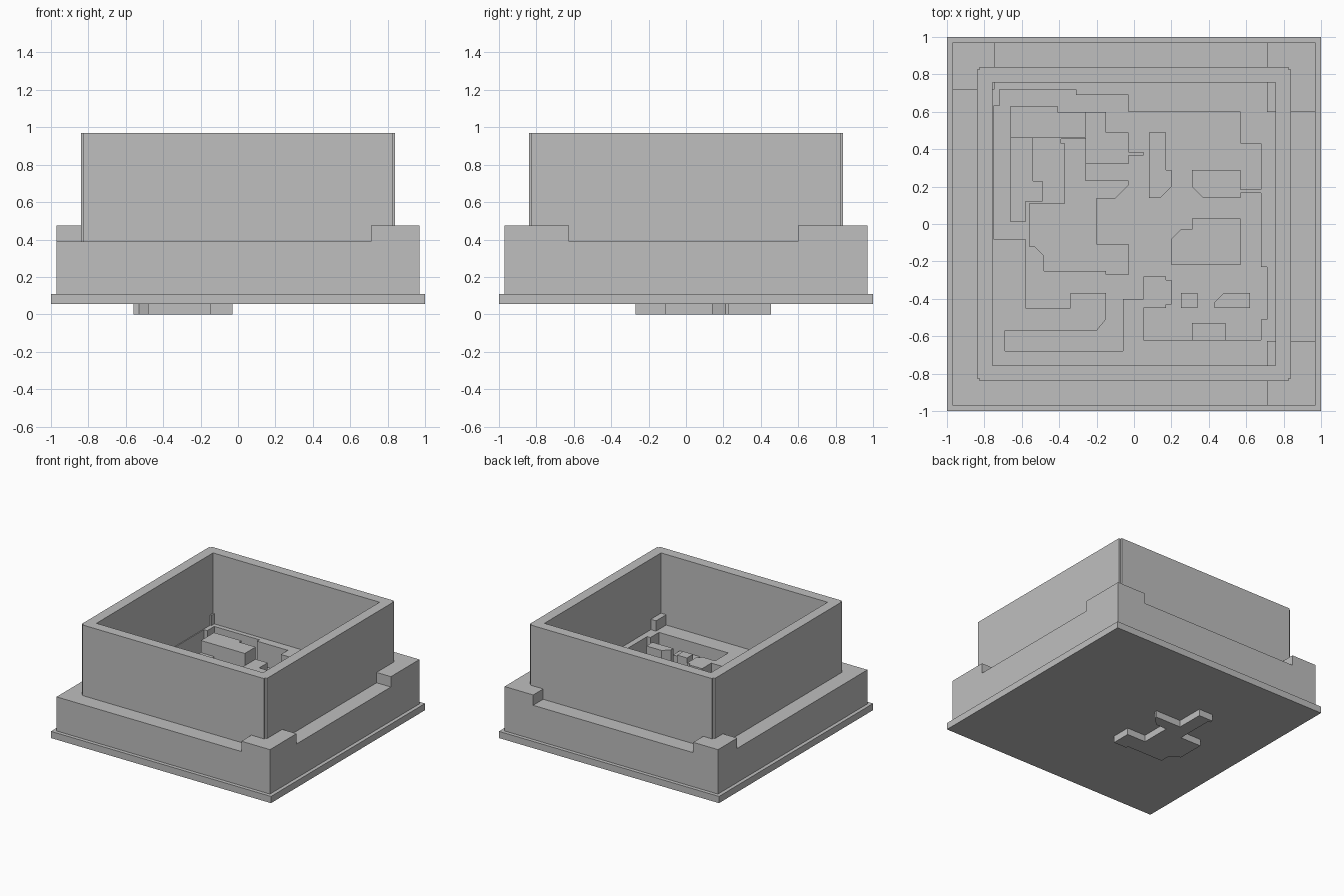
import bpy
import bmesh

old = bpy.data.objects.get("Cube")
if old:
    bpy.data.objects.remove(old, do_unlink=True)

# Single grey material
grey = bpy.data.materials.new("plain grey")
grey.use_nodes = True
colour = (0.52, 0.52, 0.52, 1)
grey.diffuse_color = colour
grey.node_tree.nodes["Principled BSDF"].inputs["Base Color"].default_value = colour

# Main levels
BOTTOM, PLATE_TOP, SLAB_TOP = 0.0, 0.11, 0.055
FLOOR, LOW, GROUND, CORNER, RIM = 0.2, 0.29, 0.39, 0.475, 0.97


def prism(name, outline, low, high):
    """Extrude a flat outline between two heights."""
    bm = bmesh.new()
    face = bm.faces.new([bm.verts.new((x, y, low)) for x, y in outline])
    result = bmesh.ops.extrude_face_region(bm, geom=[face])
    tops = [v for v in result["geom"] if isinstance(v, bmesh.types.BMVert)]
    bmesh.ops.translate(bm, verts=tops, vec=(0, 0, high - low))
    bmesh.ops.recalc_face_normals(bm, faces=bm.faces)
    mesh = bpy.data.meshes.new(name)
    bm.to_mesh(mesh)
    bm.free()
    obj = bpy.data.objects.new(name, mesh)
    bpy.context.collection.objects.link(obj)
    mesh.materials.append(grey)
    return obj


def rect(x0, x1, y0, y1):
    return [(x0, y0), (x1, y0), (x1, y1), (x0, y1)]


def square(half):
    return rect(-half, half, -half, half)


def carve(obj, outline, low, high):
    """Cut a prism-shaped pocket from a part."""
    cutter = prism("pocket_cutter", outline, low, high)
    cutter.hide_render = True
    mod = obj.modifiers.new("pocket", "BOOLEAN")
    mod.operation, mod.solver, mod.object = "DIFFERENCE", "EXACT", cutter
    bpy.context.view_layer.objects.active = obj
    bpy.ops.object.modifier_apply(modifier=mod.name)
    bpy.data.objects.remove(cutter, do_unlink=True)


# Outline of the sunken area
recess = [
    (-.72, .72), (-.31, .72), (-.31, .69), (-.03, .69), (-.03, .6), (.57, .6),
    (.57, .43), (.68, .43), (.68, -.23), (.71, -.23), (.71, -.51), (.68, -.51),
    (.68, -.62), (.05, -.62), (.05, -.4), (-.06, -.4), (-.06, -.68),
    (-.69, -.68), (-.69, -.57), (-.2, -.57), (-.15, -.51), (-.15, -.37),
    (-.34, -.37), (-.34, -.45), (-.58, -.45), (-.58, -.08), (-.75, -.08),
    (-.75, .63), (-.72, .63)]

# Outline of the deepest pit, which shows below the plate
pit = [
    (-.39, .455), (-.26, .455), (-.26, .23), (-.03, .23), (-.03, .21),
    (-.1, .14), (-.2, .14), (-.2, -.11), (-.03, -.11), (-.03, -.27),
    (-.15, -.27), (-.15, -.25), (-.48, -.25), (-.48, -.17), (-.53, -.12),
    (-.56, -.12), (-.56, .11), (-.37, .11), (-.37, .43), (-.39, .43)]

# Base plate, body and the pit floor
plate = prism("base_plate", square(1), SLAB_TOP, PLATE_TOP)
carve(plate, pit, BOTTOM, RIM)
body = prism("lower_body", square(.97), PLATE_TOP, GROUND)
carve(body, recess, FLOOR, RIM)
carve(body, pit, BOTTOM, RIM)
prism("pit_floor", pit, BOTTOM, SLAB_TOP)

# Raised corner blocks
for name, box in {
        "back_left_corner": (.71, .97, .6, .97),
        "front_left_corner": (.71, .97, -.97, -.625),
        "back_right_corner": (-.97, -.745, .72, .97)}.items():
    prism(name, rect(*box), GROUND, CORNER)

# Upper wall with notched corners
a, b = .84, .825
notched = [(-b, -a), (b, -a), (b, -b), (a, -b), (a, b), (b, b),
           (b, a), (-b, a), (-b, b), (-a, b), (-a, -b), (-b, -b)]
wall = prism("upper_wall", notched, GROUND, RIM)
carve(wall, square(.757), BOTTOM, RIM + 1)

# Full-height islands in the sunken area
islands = {
    "long_island": [(-.66, .46), (-.26, .46), (-.26, .6), (-.41, .6),
                    (-.41, .63), (-.66, .63)],
    "big_island": [(.2, -.22), (.57, -.22), (.57, .03), (.31, .03),
                   (.31, -.03), (.25, -.03), (.2, -.08)],
    "side_island": [(.37, .14), (.57, .14), (.57, .29), (.31, .29), (.31, .2)],
    "bent_island": [(.08, .14), (.14, .14), (.2, .2), (.2, .29), (.17, .29),
                    (.17, .49), (.08, .49)],
    "small_block": rect(.25, .34, -.45, -.37),
    "wedge_block": [(.43, -.45), (.62, -.45), (.62, -.37), (.48, -.37),
                    (.43, -.42)],
    "front_block": [(.05, -.45), (.17, -.45), (.17, -.43), (.2, -.43),
                    (.2, -.3), (.17, -.3), (.17, -.28), (.05, -.28)],
    "thin_wall_left": rect(.57, .68, .165, .185),
}
for name, outline in islands.items():
    prism(name, outline, FLOOR, GROUND)

# Lower steps
steps = {
    "side_step": [(-.66, .12), (-.49, .12), (-.49, .23), (-.54, .23),
                  (-.54, .46), (-.66, .46)],
    "side_step_end": rect(-.66, -.58, .01, .12),
    "middle_step": [(-.26, .32), (-.03, .32), (-.03, .49), (-.15, .49),
                    (-.15, .6), (-.26, .6)],
    "bench": rect(.31, .49, -.62, -.53),
    "thin_wall_middle": rect(-.03, .05, .365, .385),
}
for name, outline in steps.items():
    prism(name, outline, FLOOR, LOW)
